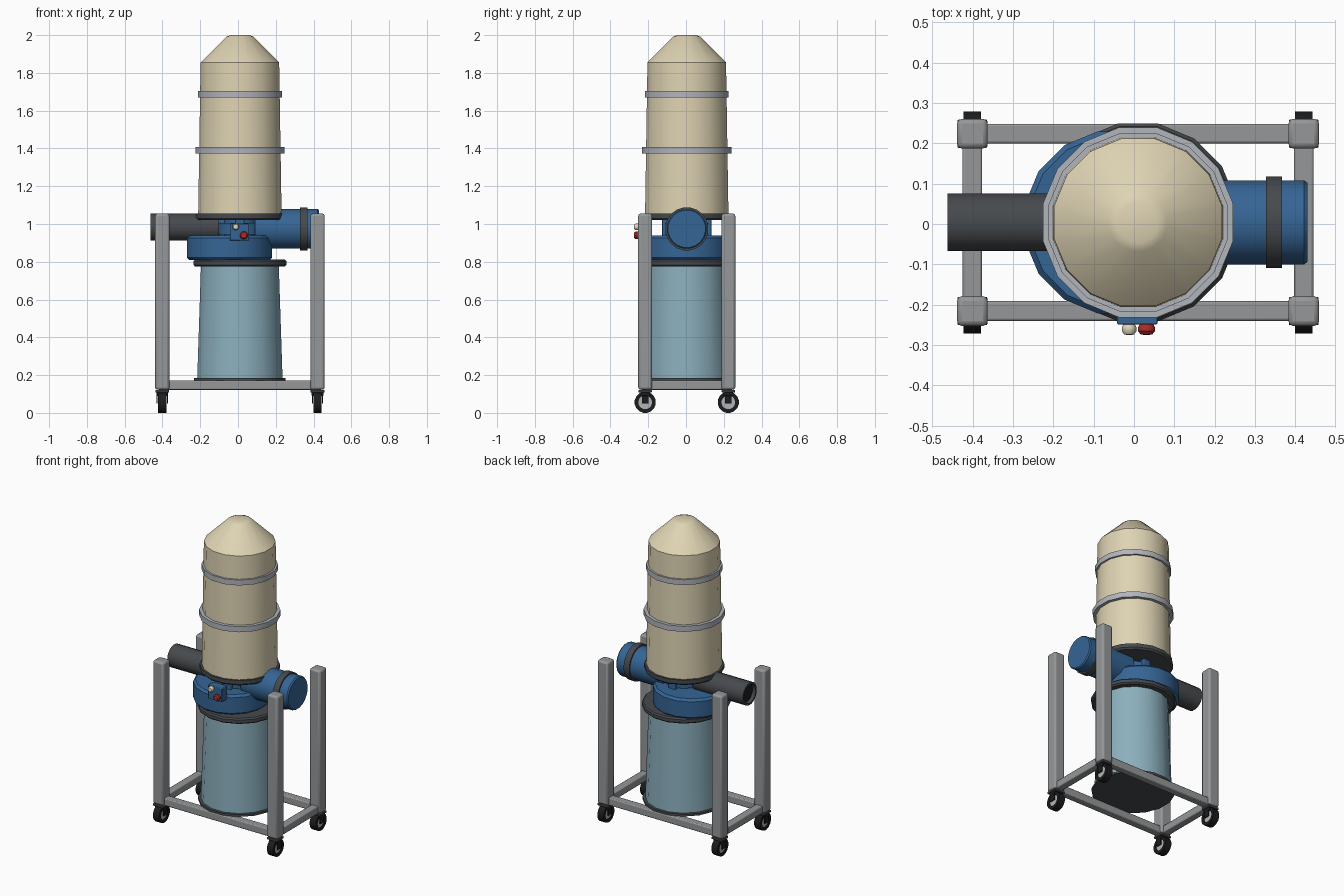
import bpy, bmesh, math
from mathutils import Matrix, Vector

if "Cube" in bpy.data.objects:
    bpy.data.objects.remove(bpy.data.objects["Cube"], do_unlink=True)


def material(name, rgb):
    m = bpy.data.materials.new(name)
    m.use_nodes = True
    m.diffuse_color = (*rgb, 1)
    m.node_tree.nodes["Principled BSDF"].inputs["Base Color"].default_value = (*rgb, 1)
    return m


TAN = material("tan cloth", (0.73, 0.65, 0.45))
CYAN = material("pale blue plastic", (0.26, 0.43, 0.51))
BLUE = material("blue paint", (0.036, 0.13, 0.30))
STEEL = material("grey steel", (0.30, 0.31, 0.32))
DARK = material("dark grey rubber", (0.062, 0.068, 0.075))
BLACK = material("black rubber", (0.012, 0.012, 0.012))
BAND = material("light grey band", (0.44, 0.46, 0.50))
RED = material("red button", (0.42, 0.025, 0.02))
CREAM = material("cream button", (0.75, 0.68, 0.52))

CX, CY = 0.01, 0.004
UP = Matrix.Identity(4)
ALONG_X = Matrix.Rotation(math.pi / 2, 4, "Y")
ALONG_Y = Matrix.Rotation(math.pi / 2, 4, "X")


def finish(name, bm, mat, angle=35, bevel=0):
    bmesh.ops.recalc_face_normals(bm, faces=bm.faces)
    mesh = bpy.data.meshes.new(name)
    bm.to_mesh(mesh)
    bm.free()
    mesh.materials.append(mat)
    ob = bpy.data.objects.new(name, mesh)
    bpy.context.collection.objects.link(ob)
    bpy.ops.object.select_all(action="DESELECT")
    ob.select_set(True)
    bpy.context.view_layer.objects.active = ob
    bpy.ops.object.shade_smooth_by_angle(angle=math.radians(angle))
    if bevel:
        mod = ob.modifiers.new("Bevel", "BEVEL")
        mod.width, mod.segments = bevel, 2
        mod.limit_method = "ANGLE"
    return ob


def lathe(name, profile, mat, centre=(CX, CY, 0), axis=UP, sides=16, closed=False):
    """Turn (radius, height) points about an axis, optionally as a closed ring."""
    bm = bmesh.new()
    scale = 1 / math.cos(math.pi / sides) ** 0.5
    rings = []
    for r, h in profile:
        if r == 0:
            rings.append([bm.verts.new((0, 0, h))] * sides)
            continue
        angles = [2 * math.pi * (i + 0.5) / sides for i in range(sides)]
        rings.append([bm.verts.new((r * scale * math.cos(a), r * scale * math.sin(a), h))
                      for a in angles])
    pairs = list(zip(rings, rings[1:]))
    if closed:
        pairs.append((rings[-1], rings[0]))
    for a, b in pairs:
        for i in range(sides):
            j = (i + 1) % sides
            corners = list(dict.fromkeys((a[i], a[j], b[j], b[i])))
            bm.faces.new(corners)
    bm.transform(Matrix.Translation(centre) @ axis)
    return finish(name, bm, mat)


def cylinder(name, r, low, high, mat, **kw):
    return lathe(name, [(0, low), (r, low), (r, high), (0, high)], mat, **kw)


def ring(name, inner, outer, low, high, mat, **kw):
    return lathe(name, [(inner, low), (outer, low), (outer, high), (inner, high)],
                 mat, closed=True, **kw)


def box(name, centre, size, mat, bevel=0.0):
    bm = bmesh.new()
    bmesh.ops.create_cube(bm, size=1)
    bm.transform(Matrix.Translation(centre) @ Matrix.Diagonal((*size, 1)))
    return finish(name, bm, mat, bevel=bevel)


# Collection drum with its rims
lathe("collection_drum", [(0, 0.185), (0.228, 0.185), (0.208, 0.78), (0, 0.78)], CYAN)
cylinder("drum_base", 0.245, 0.172, 0.186, DARK)
lathe("drum_lid_rim", [(0, 0.775), (0.24, 0.775), (0.248, 0.783), (0.248, 0.803),
                       (0.24, 0.812), (0, 0.812)], DARK)

# Blower housing, set a little off the drum axis
lathe("blower_housing", [(0, 0.81), (0.215, 0.81), (0.228, 0.823), (0.228, 0.925),
                         (0.215, 0.94), (0, 0.94)], BLUE, centre=(-0.045, CY, 0))
cylinder("filter_support", 0.085, 0.93, 1.03, BLUE)
for sx in (-1, 1):
    box("support_lug", (CX + sx * 0.085, CY, 0.98), (0.05, 0.05, 0.09), BLUE, 0.004)
    box("support_lug", (CX, CY + sx * 0.105, 0.98), (0.05, 0.05, 0.09), BLUE, 0.004)
ring("support_collar", 0.08, 0.115, 0.945, 1.005, BLUE)

# Filter bag with clamp bands
lathe("filter_bag", [(0, 1.045), (0.223, 1.045), (0.21, 1.855), (0.072, 1.992), (0.05, 2.0),
                     (0, 2.0)], TAN)
lathe("bag_base", [(0, 1.02), (0.226, 1.02), (0.235, 1.03), (0.235, 1.055),
                   (0, 1.055)], DARK)
ring("lower_bag_band", 0.2, 0.238, 1.372, 1.408, BAND)
ring("upper_bag_band", 0.2, 0.224, 1.67, 1.705, BAND)

# Motor on the left, outlet pipe on the right
lathe("motor", [(0, 0.09), (0.105, 0.09), (0.105, 0.422), (0.099, 0.43), (0, 0.43)],
      BLUE, centre=(0, CY, 0.974), axis=ALONG_X, sides=20)
ring("motor_band", 0.1, 0.114, 0.327, 0.367, DARK,
     centre=(0, CY, 0.974), axis=ALONG_X, sides=20)
ring("outlet_pipe", 0.06, 0.072, -0.463, -0.1, DARK,
     centre=(0, CY, 0.983), axis=ALONG_X)
cylinder("outlet_lining", 0.061, -0.44, -0.11, BLACK,
         centre=(0, CY, 0.983), axis=ALONG_X)

# Switch box and push buttons
box("switch_box", (0.008, -0.222, 0.957), (0.1, 0.055, 0.09), BLUE, 0.004)
for name, x, z, r, mat in (("start_button", -0.012, 0.985, 0.018, CREAM),
                           ("stop_button", 0.031, 0.94, 0.021, RED)):
    lathe(name, [(0, 0), (r * 0.8, 0), (r, 0.008), (r, 0.018), (r * 0.7, 0.026), (0, 0.028)],
          mat, centre=(x, -0.248, z), axis=ALONG_Y, sides=12)

# Frame rails
PX, PY = 0.411, 0.22
for s in (-1, 1):
    box("long_rail", (CX, CY + s * PY, 0.147), (2 * PX, 0.049, 0.049), STEEL, 0.006)
    box("side_rail", (CX + s * PX, CY, 0.147), (0.049, 2 * PY, 0.049), STEEL, 0.006)

# Corner posts, each on a caster
for sx in (-1, 1):
    for sy in (-1, 1):
        x, y = CX + sx * PX, CY + sy * PY
        box("corner_post", (x, y, 0.589), (0.076, 0.074, 0.932), STEEL, 0.012)
        box("caster_plate", (x, y, 0.115), (0.074, 0.07, 0.014), DARK, 0.003)
        box("caster_crown", (x, y, 0.1), (0.062, 0.052, 0.022), BLACK, 0.004)
        for side in (-1, 1):
            box("caster_fork", (x + side * 0.027, y, 0.08), (0.006, 0.036, 0.06), BLACK)
        ring("caster_tyre", 0.036, 0.056, -0.022, 0.022, BLACK,
             centre=(x, y, 0.056), axis=ALONG_X)
        cylinder("caster_hub", 0.037, -0.016, 0.016, BAND,
                 centre=(x, y, 0.056), axis=ALONG_X)
